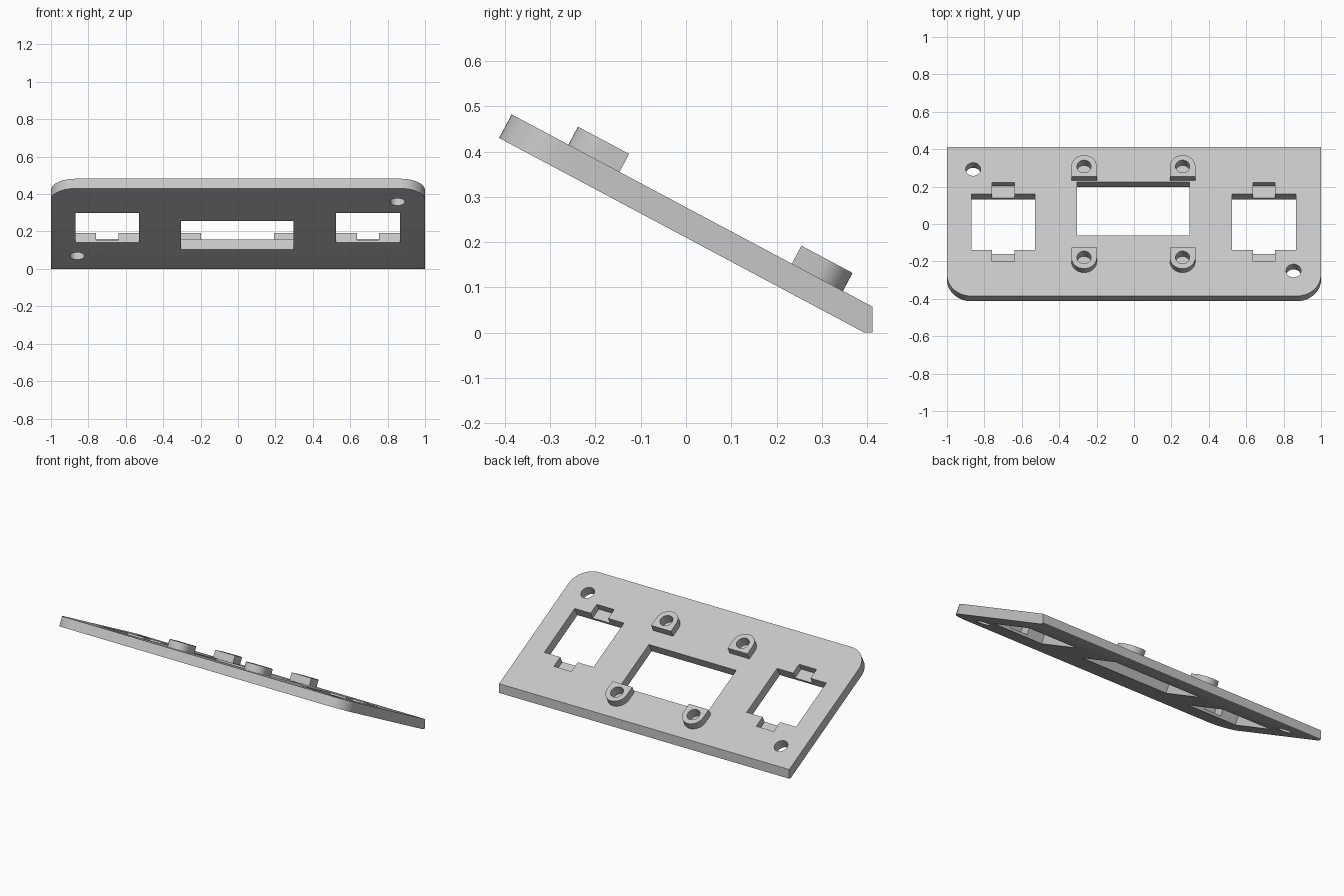
import bpy, bmesh
from math import sin, cos, pi, radians
from mathutils import Matrix, Vector

cube = bpy.data.objects.get("Cube")
if cube:
    bpy.data.objects.remove(cube, do_unlink=True)

grey = bpy.data.materials.new("light_grey")
grey.use_nodes = True
colour = (0.56, 0.56, 0.56, 1)
grey.diffuse_color = colour
grey.node_tree.nodes["Principled BSDF"].inputs["Base Color"].default_value = colour

# Plate space: x across, y down the slope from the high edge, z out of the top face
TILT = Matrix.Translation((0, -0.385, 0.482)) @ Matrix.Rotation(radians(-28.05), 4, 'X')
THICK = 0.059
BOSS_H = 0.045


def arc(cx, cy, r, start, end, n):
    return [(cx + r * cos(start + (end - start) * i / n),
             cy + r * sin(start + (end - start) * i / n)) for i in range(n + 1)]


def circle(cx, cy, r):
    return arc(cx, cy, r, 0, 2 * pi, 40)[:-1]


def rect(x0, x1, y0, y1):
    return [(x0, y0), (x1, y0), (x1, y1), (x0, y1)]


def prism(name, outline, low, high, trims=()):
    """Extrude an outline in plate space, tilt it, and trim it by world planes."""
    bm = bmesh.new()
    base = bm.faces.new([bm.verts.new((x, y, low)) for x, y in outline])
    top = bmesh.ops.extrude_face_region(bm, geom=[base])["geom"]
    bmesh.ops.translate(bm, vec=(0, 0, high - low),
                        verts=[v for v in top if isinstance(v, bmesh.types.BMVert)])
    bm.transform(TILT)
    for point, normal in trims:
        cut = bmesh.ops.bisect_plane(bm, geom=bm.verts[:] + bm.edges[:] + bm.faces[:],
                                     plane_co=point, plane_no=normal, clear_outer=True)
        edges = [e for e in cut["geom_cut"] if isinstance(e, bmesh.types.BMEdge)]
        bmesh.ops.holes_fill(bm, edges=edges, sides=0)
    bmesh.ops.recalc_face_normals(bm, faces=bm.faces[:])
    mesh = bpy.data.meshes.new(name)
    bm.to_mesh(mesh)
    bm.free()
    mesh.materials.append(grey)
    ob = bpy.data.objects.new(name, mesh)
    bpy.context.collection.objects.link(ob)
    return ob


def select(ob):
    bpy.ops.object.select_all(action='DESELECT')
    ob.select_set(True)
    bpy.context.view_layer.objects.active = ob


def carve(ob, outline, low, high):
    cutter = prism("cutter", outline, low, high)
    cutter.hide_render = True
    mod = ob.modifiers.new("cut", 'BOOLEAN')
    mod.operation = 'DIFFERENCE'
    mod.solver = 'EXACT'
    mod.object = cutter
    select(ob)
    bpy.ops.object.modifier_apply(modifier=mod.name)
    bpy.data.objects.remove(cutter, do_unlink=True)


def smooth(ob):
    select(ob)
    bpy.ops.object.shade_smooth_by_angle(angle=radians(30))


# Sloping plate: rounded high corners, low edge trimmed upright and flat to the ground
R = 0.13
outline = (arc(-1 + R, R, R, pi, 1.5 * pi, 16) + arc(1 - R, R, R, 1.5 * pi, 2 * pi, 16)
           + [(1, 1.1), (-1, 1.1)])
plate = prism("plate", outline, -THICK, 0,
              [(Vector((0, 0.412, 0)), Vector((0, 1, 0))),
               (Vector((0, 0, 0)), Vector((0, 0, -1)))])

# Middle window
carve(plate, rect(-0.305, 0.298, 0.368, 0.691), -0.2, 0.1)

# Side windows with shallow clip notches at both ends
for cx in (-0.7, 0.695):
    carve(plate, rect(cx - 0.17, cx + 0.17, 0.278, 0.617), -0.2, 0.1)
    carve(plate, rect(cx - 0.06, cx + 0.06, 0.21, 0.688), -0.043, 0.1)

# Screw holes in opposite corners
for cx, cy in ((-0.86, 0.768), (0.853, 0.153)):
    carve(plate, circle(cx, cy, 0.04), -0.2, 0.1)

# Standoffs: round away from the middle window, flat towards it, with blind holes
for end, cy, way in (("front", 0.21, -1), ("rear", 0.761, 1)):
    for side, cx in (("right", -0.267), ("left", 0.26)):
        shape = arc(cx, cy, 0.068, 0, way * pi, 24)
        shape += [(cx - 0.068, cy - way * 0.06), (cx + 0.068, cy - way * 0.06)]
        boss = prism(f"standoff_{end}_{side}", shape, -0.004, BOSS_H)
        hole = circle(cx, cy, 0.038)
        carve(boss, hole, -0.1, 0.1)
        carve(plate, hole, -0.015, 0.1)
        smooth(boss)

smooth(plate)
